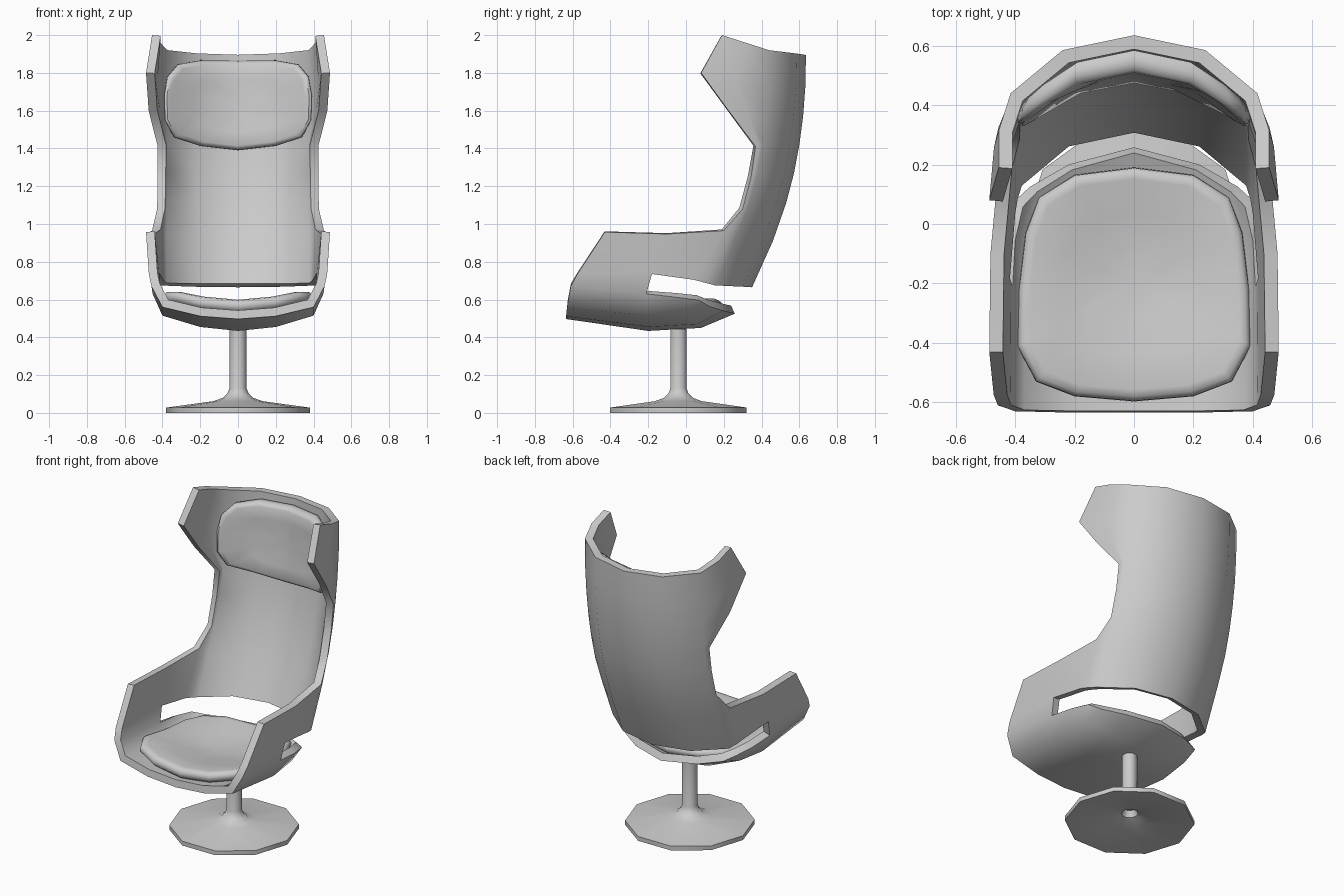
import bpy, bmesh, math
from mathutils import Vector

if "Cube" in bpy.data.objects:
    bpy.data.objects.remove(bpy.data.objects["Cube"])


def lerp(table, t):
    """Piecewise linear lookup in a list of (t, value)."""
    if t <= table[0][0]:
        return table[0][1]
    for (a, va), (b, vb) in zip(table, table[1:]):
        if t <= b:
            return va + (vb - va) * (t - a) / (b - a)
    return table[-1][1]


def make_object(name, bm):
    me = bpy.data.meshes.new(name)
    bm.to_mesh(me)
    bm.free()
    ob = bpy.data.objects.new(name, me)
    bpy.context.collection.objects.link(ob)
    return ob


def finish(ob, angle):
    """Apply modifiers and shade smooth with sharp edges."""
    bpy.ops.object.select_all(action='DESELECT')
    ob.select_set(True)
    bpy.context.view_layer.objects.active = ob
    bpy.ops.object.convert(target='MESH')
    bpy.ops.object.shade_smooth_by_angle(angle=math.radians(angle))


def add_grid(bm, rows):
    vs = [[bm.verts.new(p) for p in row] for row in rows]
    for r0, r1 in zip(vs, vs[1:]):
        for i in range(len(r0) - 1):
            bm.faces.new((r0[i], r0[i + 1], r1[i + 1], r1[i]))


# Shell: back with wings, arms and seat pan, as one half surface
def back_row(yc, z, edge, bulge=0.0, side_rise=0.0):
    c2 = Vector((0.415, yc - 0.195, z + side_rise))
    e = Vector(edge)
    mid = (c2 + e) / 2 + Vector((bulge, 0, 0))
    return [Vector((0, yc, z)), Vector((0.24, yc - 0.05, z + side_rise * 0.3)), c2, mid, e]


back = [
    back_row(0.35, 0.665, (0.445, 0.04, 0.705), 0.005, 0.01),
    back_row(0.46, 0.91, (0.455, 0.20, 0.965), 0.005, 0.02),
    back_row(0.53, 1.11, (0.428, 0.30, 1.08)),
    back_row(0.572, 1.27, (0.426, 0.345, 1.25)),
    back_row(0.60, 1.42, (0.425, 0.368, 1.41)),
    back_row(0.62, 1.57, (0.473, 0.225, 1.60), 0.012),
    back_row(0.632, 1.73, (0.487, 0.08, 1.80), 0.02),
    back_row(0.635, 1.895, (0.455, 0.19, 2.0), 0.02, 0.025),
]
slot_top, arm_front = (0.463, -0.18, 0.735), (0.472, -0.575, 0.735)
arm = [
    [back[0][-1], slot_top, arm_front],
    [back[1][-1], (0.483, -0.10, 0.947), (0.487, -0.43, 0.957)],
]
seat = [
    [(0, -0.635, 0.497), (0.2, -0.635, 0.512), (0.40, -0.63, 0.56), (0.458, -0.61, 0.67)],
    [(0, -0.20, 0.434), (0.2, -0.20, 0.455), (0.40, -0.21, 0.515), (0.452, -0.21, 0.63)],
    [(0, 0.08, 0.45), (0.2, 0.06, 0.47), (0.385, 0.0, 0.53), (0.44, -0.05, 0.612)],
    [(0, 0.258, 0.525), (0.22, 0.20, 0.54), (0.35, 0.125, 0.563), (0.41, 0.07, 0.597)],
]
bm = bmesh.new()
add_grid(bm, back)
add_grid(bm, arm)
add_grid(bm, seat)
add_grid(bm, [[seat[0][-1], seat[1][-1]], [arm_front, slot_top]])
bmesh.ops.remove_doubles(bm, verts=bm.verts, dist=1e-4)
bmesh.ops.recalc_face_normals(bm, faces=bm.faces)
lowest = min(bm.faces, key=lambda f: f.calc_center_median().z)
lowest.normal_update()
if lowest.normal.z > 0:
    bmesh.ops.reverse_faces(bm, faces=bm.faces)
shell = make_object("chair_shell", bm)
mirror = shell.modifiers.new("mirror", 'MIRROR')
mirror.use_clip = True
solid = shell.modifiers.new("thickness", 'SOLIDIFY')
solid.thickness = 0.046
solid.offset = -1
solid.use_even_offset = True
finish(shell, 50)


# Cushions: rings scaled from an outline and laid onto the shell surface
RINGS = [(0.0, 0), (0.5, 0), (0.95, 0), (1.0, 0.018), (0.995, 0.042), (0.96, 0.06),
         (0.90, 0.068), (0.6, 0.07), (0.3, 0.07), (0.0, 0.07)]


def cushion(name, half, centre, place):
    outline = half + [(-x, v) for x, v in reversed(half) if x > 0]
    bm = bmesh.new()
    rows = [[place(x * s, centre + (v - centre) * s, h)
             for x, v in outline + outline[:1]] for s, h in RINGS]
    add_grid(bm, rows)
    bmesh.ops.remove_doubles(bm, verts=bm.verts, dist=1e-4)
    bmesh.ops.recalc_face_normals(bm, faces=bm.faces)
    finish(make_object(name, bm), 50)


BACK_Y = [(1.27, 0.572), (1.42, 0.60), (1.57, 0.62), (1.73, 0.632), (1.895, 0.635)]
BACK_DY = [(0, 0), (0.225, 0.047), (0.375, 0.175), (0.41, 0.21)]
SEAT_Z = [(-0.635, 0.497), (-0.2, 0.434), (0.08, 0.45), (0.258, 0.525)]
SEAT_DZ = [(0, 0), (0.2, 0.021), (0.4, 0.078)]


def on_back(x, z, h):
    return (x, lerp(BACK_Y, z) - 0.05 - lerp(BACK_DY, abs(x)) - h * 1.1, z)


def on_seat(x, y, h):
    return (x, y, lerp(SEAT_Z, y) + 0.045 + lerp(SEAT_DZ, abs(x)) + h)


cushion("head_cushion",
        [(0, 1.865), (0.2, 1.867), (0.32, 1.845), (0.375, 1.78), (0.392, 1.68),
         (0.388, 1.55), (0.34, 1.46), (0.2, 1.413), (0, 1.39)], 1.63, on_back)
cushion("seat_cushion",
        [(0, 0.19), (0.2, 0.165), (0.32, 0.09), (0.365, -0.03), (0.388, -0.22),
         (0.393, -0.41), (0.33, -0.53), (0.2, -0.58), (0, -0.597)], -0.2, on_seat)

# Pedestal: ten-sided turned foot with a hollow underside and a column
profile = [(0, 0.445), (0.045, 0.445), (0.045, 0.13), (0.055, 0.105), (0.08, 0.08),
           (0.13, 0.062), (0.38, 0.028), (0.38, 0), (0.365, 0), (0.12, 0.035),
           (0.05, 0.06), (0.035, 0.10), (0, 0.10)]
SIDES = 10
bm = bmesh.new()
add_grid(bm, [[(r * math.cos(a), r * math.sin(a) - 0.04, z) for r, z in profile]
              for a in (2 * math.pi * i / SIDES for i in range(SIDES + 1))])
bmesh.ops.remove_doubles(bm, verts=bm.verts, dist=1e-4)
bmesh.ops.recalc_face_normals(bm, faces=bm.faces)
finish(make_object("pedestal", bm), 40)
